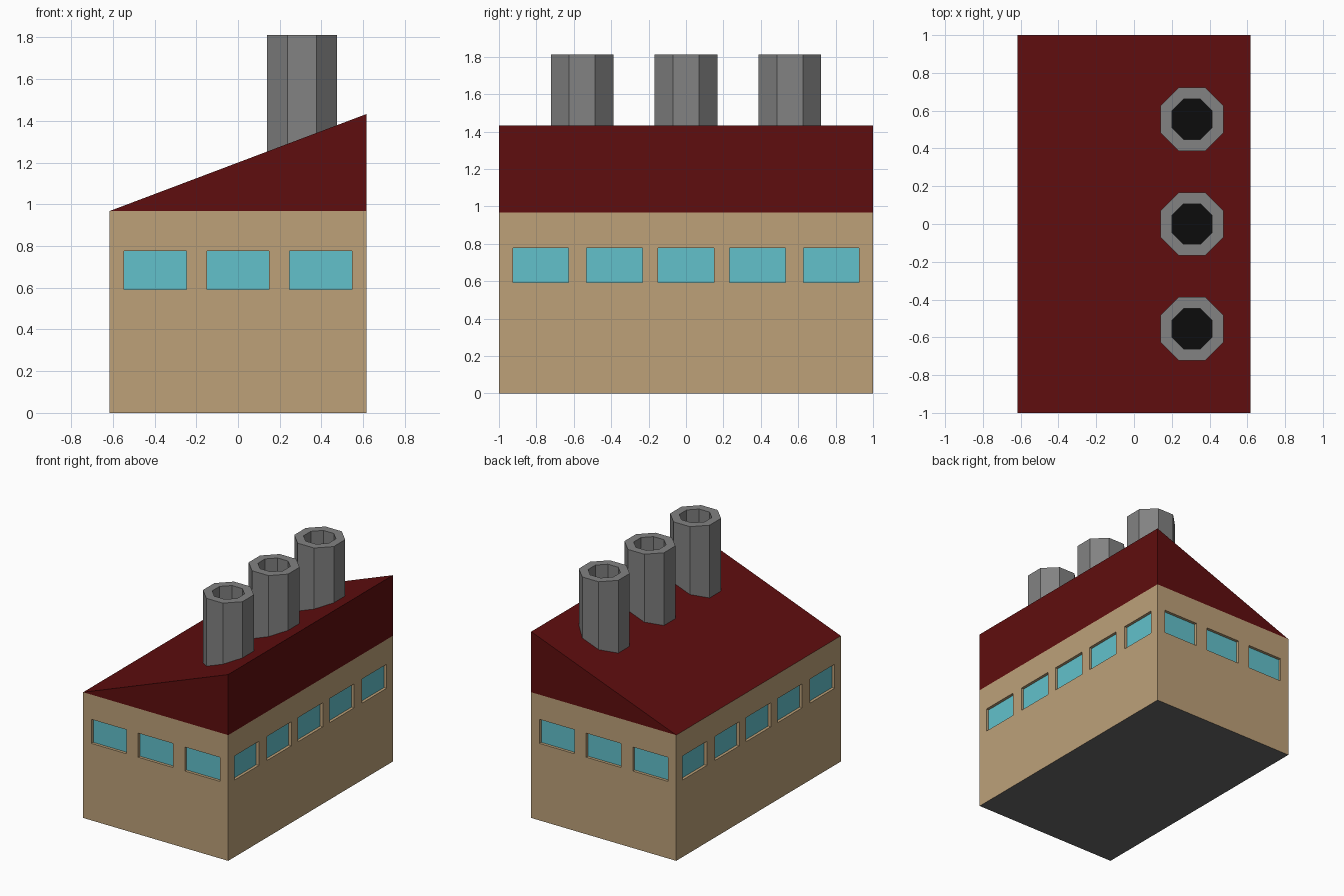
import bpy, bmesh, math
from mathutils import Vector

if "Cube" in bpy.data.objects:
    bpy.data.objects.remove(bpy.data.objects["Cube"])

W, D, H, TOP = 0.617, 1.0, 0.967, 1.433      # half width, half depth, wall height, roof ridge
SILL, HEAD, RECESS, HALF_WIN = 0.592, 0.777, 0.022, 0.149


def material(name, rgb):
    m = bpy.data.materials.new(name)
    lin = [((c / 255 + 0.055) / 1.055) ** 2.4 if c > 10 else c / 255 / 12.92 for c in rgb]
    m.diffuse_color = (*lin, 1.0)
    m.use_nodes = True
    m.node_tree.nodes["Principled BSDF"].inputs["Base Color"].default_value = m.diffuse_color
    return m


tan = material("tan wall", (189, 161, 121))
blue = material("window blue", (98, 193, 203))
red = material("dark red roof", (95, 13, 14))
grey = material("chimney grey", (130, 130, 130))
base = material("base grey", (105, 105, 105))
black = material("soot black", (12, 12, 12))


def finish(bm, name, mats):
    me = bpy.data.meshes.new(name)
    bm.to_mesh(me)
    bm.free()
    ob = bpy.data.objects.new(name, me)
    for m in mats:
        me.materials.append(m)
    bpy.context.collection.objects.link(ob)
    return ob


def face(bm, pts, mat=0):
    f = bm.faces.new([bm.verts.new(p) for p in pts])
    f.material_index = mat
    return f


def wall(bm, angle, half_len, dist, centres):
    """One wall as a grid of panels, with the window panels set back."""
    t = Vector((math.cos(angle), math.sin(angle), 0))
    n = Vector((t.y, -t.x, 0))

    def p(u, z, depth=0.0):
        return t * u + n * (dist - depth) + Vector((0, 0, z))

    us = [-half_len] + [c + s * HALF_WIN for c in centres for s in (-1, 1)] + [half_len]
    zs = [0, SILL, HEAD, H]
    for i in range(len(us) - 1):
        for j in range(3):
            cell = [(us[i], zs[j]), (us[i + 1], zs[j]), (us[i + 1], zs[j + 1]), (us[i], zs[j + 1])]
            if j == 1 and i % 2 == 1:
                face(bm, [p(u, z, RECESS) for u, z in cell], 1)      # glass
                for k in range(4):                                   # reveal
                    a, b = cell[k], cell[(k + 1) % 4]
                    face(bm, [p(*a), p(*b), p(*b, RECESS), p(*a, RECESS)])
            else:
                face(bm, [p(u, z) for u, z in cell])


# Walls, with windows on all four sides, and the floor
bm = bmesh.new()
short = [-0.397, 0, 0.397]
long = [-0.777, -0.3825, 0, 0.3825, 0.777]
for k in range(4):
    if k % 2 == 0:
        wall(bm, k * math.pi / 2, W, D, short)
    else:
        wall(bm, k * math.pi / 2, D, W, long)
face(bm, [(-W, -D, 0), (-W, D, 0), (W, D, 0), (W, -D, 0)], 2)
bmesh.ops.remove_doubles(bm, verts=bm.verts, dist=1e-4)
finish(bm, "walls", [tan, blue, base])

# Single-slope roof wedge
bm = bmesh.new()
f = face(bm, [(-W, -D, H), (W, -D, H), (W, -D, TOP)])
ext = bmesh.ops.extrude_face_region(bm, geom=[f], use_keep_orig=True)
bmesh.ops.translate(bm, vec=(0, 2 * D, 0),
                    verts=[g for g in ext["geom"] if isinstance(g, bmesh.types.BMVert)])
bmesh.ops.recalc_face_normals(bm, faces=bm.faces)
finish(bm, "roof", [red])


# Hollow octagonal chimneys
def chimney(name, x, y):
    bm = bmesh.new()
    profile = [(0.168, 1.2), (0.168, 1.812), (0.107, 1.812), (0.107, 1.4)]

    def ring(apothem, z):
        r = apothem / math.cos(math.pi / 8)
        return [bm.verts.new((x + r * math.cos(a), y + r * math.sin(a), z))
                for a in (math.pi / 8 + i * math.pi / 4 for i in range(8))]

    rings = [ring(*q) for q in profile]
    for lo, hi in zip(rings, rings[1:]):
        for i in range(8):
            j = (i + 1) % 8
            bm.faces.new([lo[i], lo[j], hi[j], hi[i]])
    bm.faces.new(rings[-1]).material_index = 1       # sooty bottom of the flue
    bm.faces.new(rings[0][::-1])
    finish(bm, name, [grey, black])


for label, y in (("front", -0.555), ("middle", 0.0), ("back", 0.555)):
    chimney(label + "_chimney", 0.307, y)
